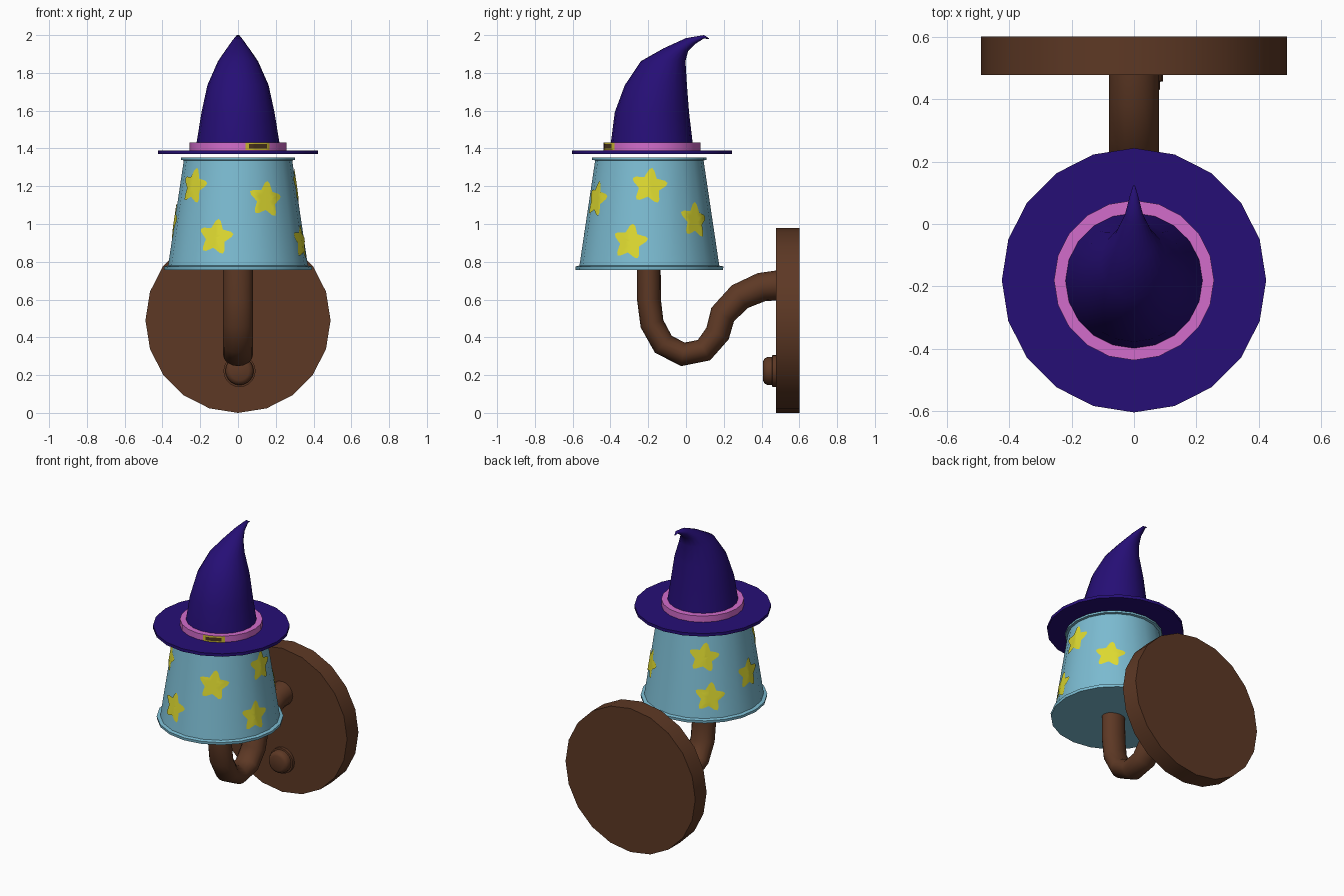
import bpy, bmesh, math
from mathutils import Vector

if "Cube" in bpy.data.objects:
    bpy.data.objects.remove(bpy.data.objects["Cube"])

SIDES = 20


def material(name, r, g, b):
    m = bpy.data.materials.new(name)
    m.diffuse_color = (r, g, b, 1)
    m.use_nodes = True
    m.node_tree.nodes["Principled BSDF"].inputs["Base Color"].default_value = m.diffuse_color
    return m


PURPLE = material("hat purple", 0.019, 0.0045, 0.18)
TEAL = material("shade blue", 0.20, 0.50, 0.64)
YELLOW = material("star yellow", 0.73, 0.70, 0.03)
PINK = material("band pink", 0.65, 0.15, 0.60)
BROWN = material("wood brown", 0.11, 0.04, 0.018)
GOLD = material("buckle gold", 0.62, 0.50, 0.03)
DARK = material("buckle centre brown", 0.07, 0.035, 0.012)


def finish(name, bm, mat, angle=35):
    me = bpy.data.meshes.new(name)
    bm.to_mesh(me)
    bm.free()
    me.materials.append(mat)
    me.shade_smooth()
    me.set_sharp_from_angle(angle=math.radians(angle))
    ob = bpy.data.objects.new(name, me)
    bpy.context.collection.objects.link(ob)
    return ob


def loft(name, rings, mat, angle=35):
    """Skin closed rings of points and cap both ends."""
    bm = bmesh.new()
    vs = [[bm.verts.new(p) for p in ring] for ring in rings]
    n = len(vs[0])
    for a, b in zip(vs, vs[1:]):
        for i in range(n):
            j = (i + 1) % n
            bm.faces.new((a[i], a[j], b[j], b[i]))
    bm.faces.new(vs[0])
    bm.faces.new(vs[-1])
    bmesh.ops.recalc_face_normals(bm, faces=bm.faces)
    return finish(name, bm, mat, angle)


def circle(n=SIDES):
    return [(math.sin(2 * math.pi * i / n), -math.cos(2 * math.pi * i / n)) for i in range(n)]


def lathe_z(name, profile, cy, mat):
    return loft(name, [[(r * c, cy + r * s, z) for c, s in circle()] for r, z in profile], mat)


def lathe_y(name, profile, cx, cz, mat):
    return loft(name, [[(cx + r * c, y, cz + r * s) for c, s in circle()] for r, y in profile], mat)


def on_facets(a, z, r, cy, lift):
    """Point at angle a (0 = front, + = right) on a 20-sided round wall."""
    step = 2 * math.pi / SIDES
    d = (a % step) - step / 2
    r = r * math.cos(step / 2) / math.cos(d) + lift
    return (r * math.sin(a), cy - r * math.cos(a), z)


# wall plate and switch knob
lathe_y("wall_plate", [(0.49, 0.6), (0.49, 0.477)], 0, 0.49, BROWN)
lathe_y("switch_knob", [(0.085, 0.48), (0.085, 0.457), (0.075, 0.455), (0.075, 0.432),
                        (0.066, 0.416), (0.05, 0.408)], 0.008, 0.222, BROWN)

# curved arm, swept in the side plane
path = [(-0.197, 0.8), (-0.196, 0.6), (-0.18, 0.472), (-0.12, 0.363), (-0.016, 0.31),
        (0.095, 0.332), (0.167, 0.42), (0.194, 0.52), (0.284, 0.615), (0.40, 0.666), (0.49, 0.675)]
rings = []
for i, (y, z) in enumerate(path):
    p, q = path[max(i - 1, 0)], path[min(i + 1, len(path) - 1)]
    t = Vector((q[0] - p[0], q[1] - p[1])).normalized()
    w = 0.063 + 0.017 * max(0, i - 5) / 5
    rings.append([(0.08 * c, y - t.y * w * s, z + t.x * w * s) for c, s in circle(16)])
loft("arm", rings, BROWN, 60)

# lamp shade with rolled rims
SHADE_Y = -0.194
lathe_z("lamp_shade", [(0.39, 0.757), (0.392, 0.775), (0.370, 0.78), (0.287, 1.337),
                       (0.303, 1.339), (0.303, 1.352)], SHADE_Y, TEAL)


def star(name, angle_deg, zc):
    """Blunt five-pointed star wrapped on the shade."""
    outline = []
    for k in range(5):
        base = 82 + 72 * k
        for off, r in ((-9, 0.088), (0, 0.098), (9, 0.088), (36, 0.056)):
            a = math.radians(base + off)
            outline.append((r * math.cos(a), r * math.sin(a)))

    def place(u, v):
        z = zc + v
        r = 0.370 - (z - 0.78) * 0.149
        return on_facets(math.radians(angle_deg) + u / r, z, r, SHADE_Y, 0.005)

    bm = bmesh.new()
    steps, n = 6, len(outline)
    mid = bm.verts.new(place(0, 0))
    loops = [[bm.verts.new(place(u * s / steps, v * s / steps)) for u, v in outline]
             for s in range(1, steps + 1)]
    for i in range(n):
        j = (i + 1) % n
        bm.faces.new((mid, loops[0][i], loops[0][j]))
        for a, b in zip(loops, loops[1:]):
            bm.faces.new((a[i], b[i], b[j], a[j]))
    finish(name, bm, YELLOW)


for i, (a, z) in enumerate([(-50, 1.2), (28, 1.13), (90, 1.2), (-145, 1.17), (-20, 0.93),
                            (73, 0.905), (-139, 0.916), (136, 1.02), (-90, 1.01)]):
    star(f"star_{i + 1}", a, z)

# hat brim and band
HAT_Y = -0.18
lathe_z("hat_brim", [(0.423, 1.37), (0.423, 1.39)], HAT_Y, PURPLE)
lathe_z("hat_band", [(0.256, 1.385), (0.256, 1.432)], HAT_Y, PINK)

# bent hat cone: (front y, z), (back y, z), half width
cone = [(-0.403, 1.39, 0.04, 1.39, 0.226), (-0.377, 1.592, 0.016, 1.592, 0.193),
        (-0.324, 1.735, 0.005, 1.735, 0.162), (-0.239, 1.862, -0.003, 1.862, 0.106),
        (-0.117, 1.931, 0.011, 1.915, 0.064), (0.0, 1.984, 0.048, 1.952, 0.03),
        (0.095, 2.0, 0.095, 1.983, 0.012), (0.124, 1.982, 0.121, 1.978, 0.003)]
rings = []
for y0, z0, y1, z1, w in cone:
    rings.append([(w * c, (y0 + y1) / 2 + s * (y1 - y0) / 2, (z0 + z1) / 2 + s * (z1 - z0) / 2)
                  for c, s in circle()])
loft("hat_cone", rings, PURPLE, 60)


# buckle plates wrapped on the band
def band_plate(name, a0, a1, z0, z1, lift, mat):
    bm = bmesh.new()
    n = 16
    cols = []
    for i in range(n + 1):
        a = math.radians(a0 + (a1 - a0) * i / n)
        cols.append([bm.verts.new(on_facets(a, z, 0.256, HAT_Y, lift)) for z in (z0, z1)])
    for p, q in zip(cols, cols[1:]):
        bm.faces.new((p[0], q[0], q[1], p[1]))
    finish(name, bm, mat)


band_plate("buckle_frame", 9, 40, 1.391, 1.431, 0.004, GOLD)
band_plate("buckle_centre", 13, 35.5, 1.4, 1.423, 0.007, DARK)
